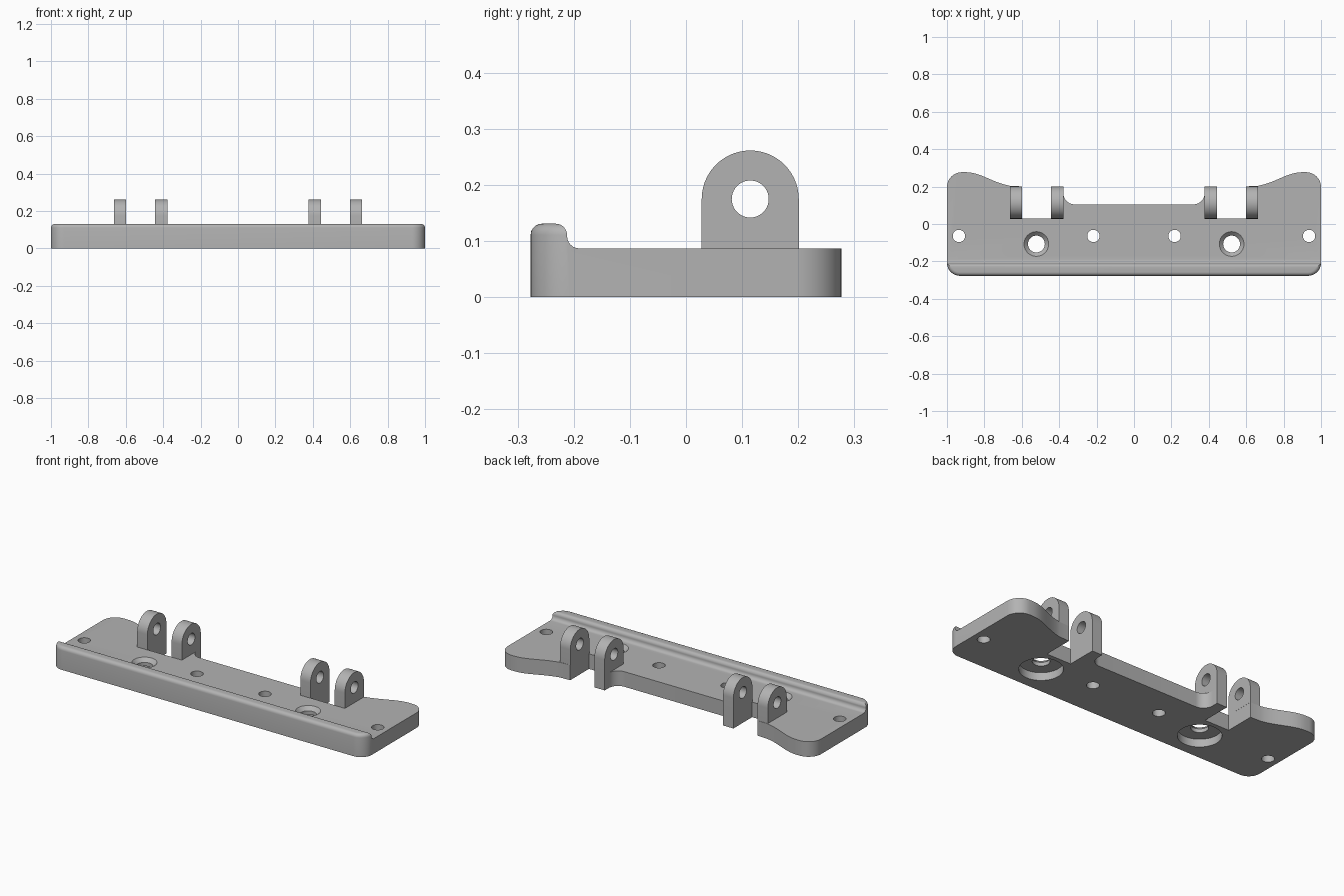
import bpy, bmesh, math
from mathutils import Vector, geometry

if "Cube" in bpy.data.objects:
    bpy.data.objects.remove(bpy.data.objects["Cube"])

grey = bpy.data.materials.new("grey_metal")
grey.use_nodes = True
grey.diffuse_color = (0.45, 0.45, 0.45, 1)
grey.node_tree.nodes["Principled BSDF"].inputs["Base Color"].default_value = (0.45, 0.45, 0.45, 1)

PLATE, LIP = 0.087, 0.131


def arc(cx, cy, r, start, end, n=12):
    angles = [math.radians(start + (end - start) * i / n) for i in range(n + 1)]
    return [(cx + r * math.cos(a), cy + r * math.sin(a)) for a in angles]


def finish(bm, name):
    bmesh.ops.recalc_face_normals(bm, faces=bm.faces)
    mesh = bpy.data.meshes.new(name)
    bm.to_mesh(mesh)
    bm.free()
    mesh.materials.append(grey)
    obj = bpy.data.objects.new(name, mesh)
    bpy.context.collection.objects.link(obj)
    return obj


def prism(points, place, direction):
    """Extrude a closed outline; place maps each 2D point into space."""
    bm = bmesh.new()
    face = bm.faces.new([bm.verts.new(place(*p)) for p in points])
    ext = bmesh.ops.extrude_face_region(bm, geom=[face])
    moved = [v for v in ext["geom"] if isinstance(v, bmesh.types.BMVert)]
    bmesh.ops.translate(bm, verts=moved, vec=direction)
    return bm


def lathe(profile, location, name):
    """Turn a (radius, height) profile that starts and ends on the axis."""
    bm = bmesh.new()
    verts = [bm.verts.new((r, 0, z)) for r, z in profile]
    edges = [bm.edges.new(pair) for pair in zip(verts, verts[1:])]
    bmesh.ops.spin(bm, geom=verts + edges, cent=(0, 0, 0), axis=(0, 0, 1),
                   angle=math.tau, steps=40)
    bmesh.ops.remove_doubles(bm, verts=bm.verts, dist=1e-5)
    obj = finish(bm, name)
    obj.location = location
    return obj


def cut(obj, cutters):
    bpy.context.view_layer.objects.active = obj
    for cutter in cutters:
        cutter.hide_render = True
        mod = obj.modifiers.new("cut", "BOOLEAN")
        mod.object, mod.operation, mod.solver = cutter, "DIFFERENCE", "EXACT"
        bpy.ops.object.modifier_apply(modifier=mod.name)
        bpy.data.objects.remove(cutter)


def smooth(obj):
    bpy.ops.object.select_all(action="DESELECT")
    obj.select_set(True)
    bpy.context.view_layer.objects.active = obj
    bpy.ops.object.shade_smooth_by_angle(angle=math.radians(30))


# Half outline of the base: front corner, back corner, sloping back edge,
# hinge notch, then the shallow recess in the middle
half = arc(0.93, -0.207, 0.07, -90, 0)
half += arc(0.92, 0.197, 0.08, 0, 90)
curve = geometry.interpolate_bezier(Vector((0.9, 0.277)), Vector((0.82, 0.277)),
                                    Vector((0.76, 0.222)), Vector((0.662, 0.204)), 14)
half += [(p.x, p.y) for p in curve]
half += [(0.598, 0.201), (0.598, 0.03), (0.443, 0.03), (0.443, 0.201), (0.378, 0.201)]
half += arc(0.318, 0.165, 0.06, 0, -90)
outline = half + [(-x, y) for x, y in reversed(half)]

# Base block at lip height with its front rim rounded
bm = prism(outline, lambda x, y: (x, y, 0), (0, 0, LIP))
rim = [e for e in bm.edges if all(v.co.z > 0.1 for v in e.verts)
       and min(v.co.y for v in e.verts) < -0.1]
bmesh.ops.bevel(bm, geom=rim, offset=0.02, segments=5, profile=0.5, affect="EDGES")
base = finish(bm, "base_plate")

# Clear everything behind the lip, leaving a rounded lip and a fillet at its foot
section = [(0.4, 0.2), (-0.232, 0.2), (-0.232, LIP)]
section += arc(-0.232, LIP - 0.02, 0.02, 90, 0, 6)[1:]
section += arc(-0.19, PLATE + 0.022, 0.022, 180, 270, 6)
section += [(0.4, PLATE)]
clearing = finish(prism(section, lambda y, z: (-1.2, y, z), (2.4, 0, 0)), "clearing_cutter")
cutters = [clearing]

# Small through holes, and bolt holes countersunk above and counterbored below
small = [(0, -0.1), (0.033, -0.1), (0.033, 0.2), (0, 0.2)]
bolt = [(0, -0.1), (0.113, -0.1), (0.113, 0.045), (0.045, 0.045), (0.045, 0.066),
        (0.066, PLATE), (0.066, 0.2), (0, 0.2)]
for side in (-1, 1):
    for x in (0.936, 0.217):
        cutters.append(lathe(small, (side * x, -0.064, 0), "screw_cutter"))
    cutters.append(lathe(bolt, (side * 0.522, -0.107, 0), "bolt_cutter"))
bpy.context.view_layer.update()
cut(base, cutters)
smooth(base)

# Four upright hinge lugs with pin holes
lug_shape = [(0.028, PLATE)] + arc(0.1145, 0.175, 0.0865, 180, 0, 28) + [(0.201, PLATE)]
for side, side_name in ((1, "left"), (-1, "right")):
    for x, place_name in ((0.4105, "inner"), (0.63, "outer")):
        bm = prism(lug_shape, lambda y, z: (side * x - 0.0325, y, z), (0.065, 0, 0))
        lug = finish(bm, f"{side_name}_{place_name}_hinge_lug")
        pin = lathe(small, (side * x - 0.05, 0.1145, 0.175), "pin_cutter")
        pin.rotation_euler.y = math.pi / 2
        bpy.context.view_layer.update()
        cut(lug, [pin])
        smooth(lug)
